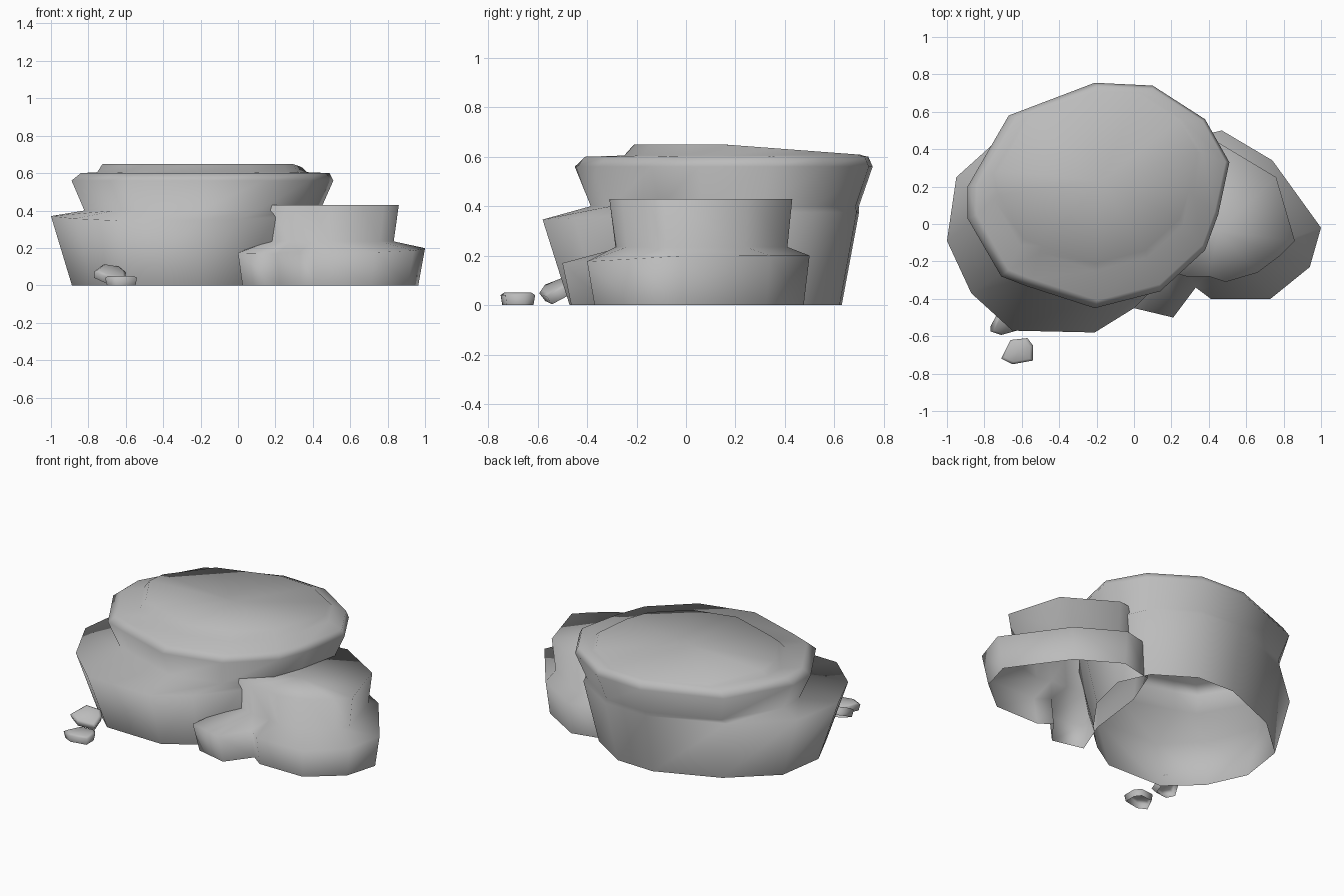
import bpy, bmesh, math
from mathutils import Matrix, Vector

cube = bpy.data.objects.get("Cube")
if cube:
    bpy.data.objects.remove(cube)

stone = bpy.data.materials.new("grey_stone")
stone.use_nodes = True
colour = (0.5, 0.5, 0.5, 1)
stone.diffuse_color = colour
stone.node_tree.nodes["Principled BSDF"].inputs["Base Color"].default_value = colour


def ring(outline, height, scale=1.0, centre=(0, 0)):
    """Scale an outline about a centre; height is a number or a rule of x and y."""
    points = []
    for x, y in outline:
        x = centre[0] + (x - centre[0]) * scale
        y = centre[1] + (y - centre[1]) * scale
        z = height(x, y) if callable(height) else height
        points.append(Vector((x, y, z)))
    return points


def loft(name, rings, transform=None):
    """Skin rings from the open foot upward and close the top with a fan."""
    bm = bmesh.new()
    loops = [[bm.verts.new(p) for p in r] for r in rings]
    count = len(loops[0])
    for low, high in zip(loops, loops[1:]):
        for i in range(count):
            j = (i + 1) % count
            bm.faces.new((low[i], low[j], high[j], high[i]))
    peak = bm.verts.new(sum(rings[-1], Vector()) / count)
    for i in range(count):
        bm.faces.new((loops[-1][i], loops[-1][(i + 1) % count], peak))
    if transform:
        bm.transform(transform)
    mesh = bpy.data.meshes.new(name)
    bm.to_mesh(mesh)
    bm.free()
    mesh.materials.append(stone)
    mesh.shade_smooth()
    obj = bpy.data.objects.new(name, mesh)
    bpy.context.collection.objects.link(obj)
    return obj


# Main boulder: flared foot, ledge, flared upper tier and sloping raised top
lower = [(.45, .3), (.35, .52), (.08, .69), (-.21, .7), (-.65, .52), (-.95, .25),
         (-1, -.09), (-.87, -.37), (-.65, -.57), (-.21, -.58), (0, -.45),
         (.2, -.25), (.38, 0)]
upper = [(.51, .33), (.38, .56), (.1, .74), (-.21, .755), (-.67, .58), (-.89, .2),
         (-.89, .03), (-.71, -.28), (-.58, -.33), (-.21, -.45), (.14, -.36),
         (.38, -.14), (.45, .05)]
loft("main_boulder", [
    ring(lower, 0, .86, (-.2, .2)),
    ring(lower, lambda x, y: .375 + .05 * min(y, 0)),
    ring(upper, .4, .9, (-.2, .2)),
    ring(upper, .56),
    ring(upper, .6, .95, (.1, .4)),
    ring(upper, .605, .8, (-.2, .55)),
    ring(upper, lambda x, y: .65 - .075 * max(y - .15, 0), .76, (-.2, .55)),
])

# Side boulder: low spreading foot with a smaller flat tier on it
foot = [(.25, .45), (.47, .5), (.74, .34), (1, -.02), (.94, -.23), (.73, -.4),
        (.41, -.4), (.33, -.34), (.21, -.5), (0, -.45), (.1, -.2), (.15, .2)]
tier = [(.25, .4), (.46, .43), (.76, .25), (.86, -.09), (.78, -.17), (.66, -.26),
        (.49, -.31), (.4, -.28), (.28, -.28), (.15, -.24), (.12, -.1), (.18, .2)]
loft("side_boulder", [
    ring(foot, 0, .94, (.4, .1)),
    ring(foot, lambda x, y: .2 + .06 * min(y, 0)),
    ring(tier, .235, .94, (.4, .1)),
    ring(tier, .43),
])

# Two loose pebbles, the second leaning against the boulder
chip = [(.08, .03), (.05, .07), (-.04, .06), (-.09, -.04), (-.03, -.07), (.08, -.05)]
shape = [ring(chip, 0, .9), ring(chip, .04), ring(chip, .05, .8)]
loft("pebble", shape, Matrix.Translation((-.62, -.68, 0)))
lean = (Matrix.Translation((-.69, -.51, .04)) @ Matrix.Rotation(math.radians(28), 4, "X")
        @ Matrix.Rotation(math.radians(14), 4, "Y"))
loft("leaning_pebble", shape, lean)
